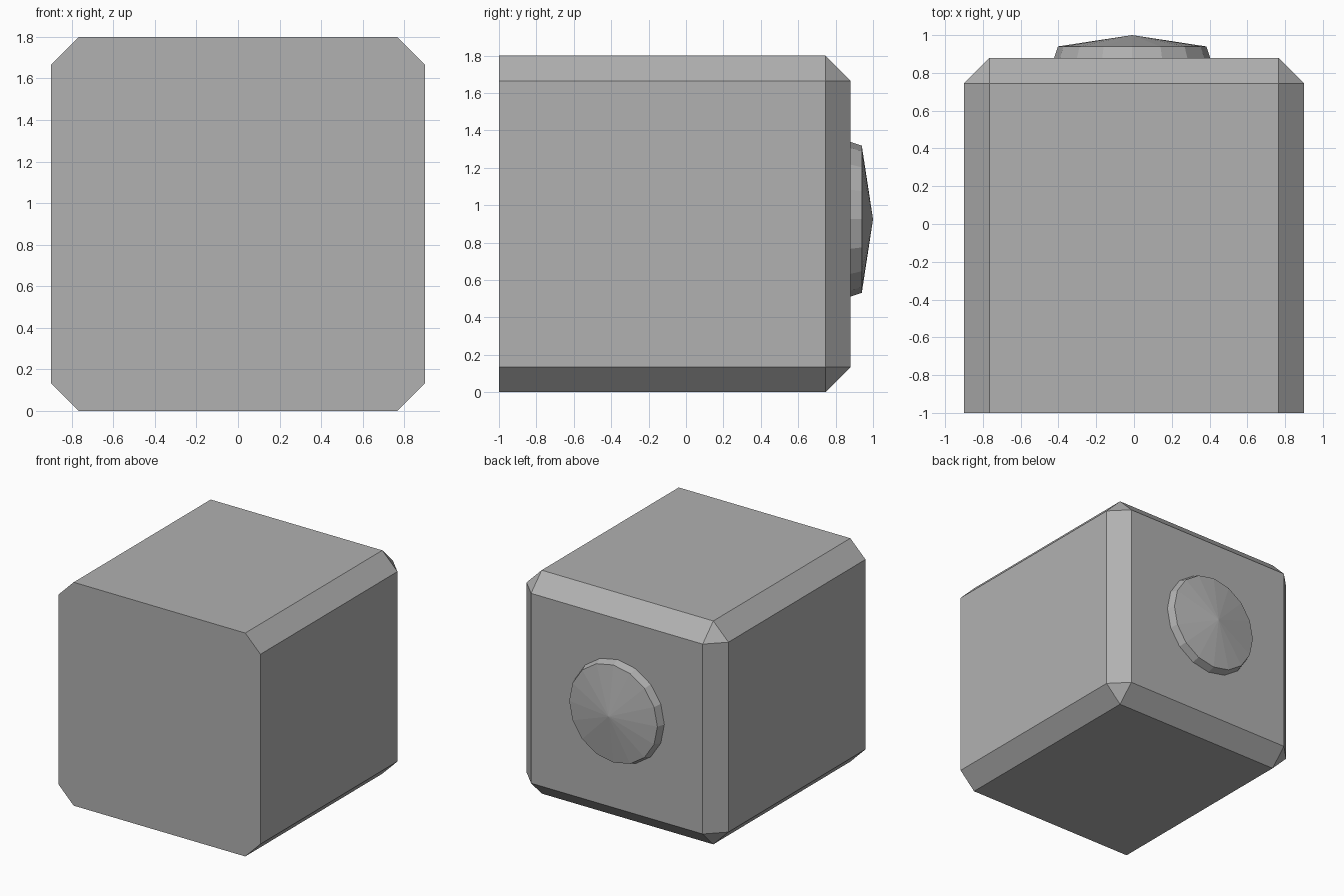
import bpy, bmesh, math

if "Cube" in bpy.data.objects:
    bpy.data.objects.remove(bpy.data.objects["Cube"])

# Mid grey for the whole model
grey = bpy.data.materials.new("mid_grey")
grey.diffuse_color = (0.44, 0.44, 0.44, 1)
grey.use_nodes = True
grey.node_tree.nodes["Principled BSDF"].inputs["Base Color"].default_value = grey.diffuse_color


def add_object(name, bm):
    bmesh.ops.recalc_face_normals(bm, faces=bm.faces)
    mesh = bpy.data.meshes.new(name)
    bm.to_mesh(mesh)
    bm.free()
    mesh.materials.append(grey)
    obj = bpy.data.objects.new(name, mesh)
    bpy.context.collection.objects.link(obj)
    return obj


# Body: box chamfered on every edge except those around the flat front
FRONT, BACK = -1.0, 0.88
bm = bmesh.new()
bmesh.ops.create_cube(bm, size=1)
for v in bm.verts:
    v.co.x *= 1.8
    v.co.y = FRONT if v.co.y < 0 else BACK
    v.co.z = (v.co.z + 0.5) * 1.8
edges = [e for e in bm.edges if any(v.co.y > 0 for v in e.verts)]
bmesh.ops.bevel(bm, geom=edges, offset=0.135, offset_type='OFFSET',
                segments=1, profile=0.5, affect='EDGES')
add_object("body", bm)

# Button: 16-sided tapered disc with a shallow conical cap on the back
SIDES, CX, CZ = 16, -0.01, 0.925
bm = bmesh.new()
rings = []
for y, r in ((BACK, 0.413), (0.94, 0.393)):
    angles = [2 * math.pi * i / SIDES for i in range(SIDES)]
    rings.append([bm.verts.new((CX + r * math.cos(a), y, CZ + r * math.sin(a)))
                  for a in angles])
tip = bm.verts.new((CX, 1.0, CZ))
base, rim = rings
for i in range(SIDES):
    j = (i + 1) % SIDES
    bm.faces.new((base[j], base[i], rim[i], rim[j]))
    bm.faces.new((rim[j], rim[i], tip))
button = add_object("back_button", bm)

# Keep the open button shell facing outwards
if button.data.polygons[1].normal.y < 0:
    button.data.flip_normals()
